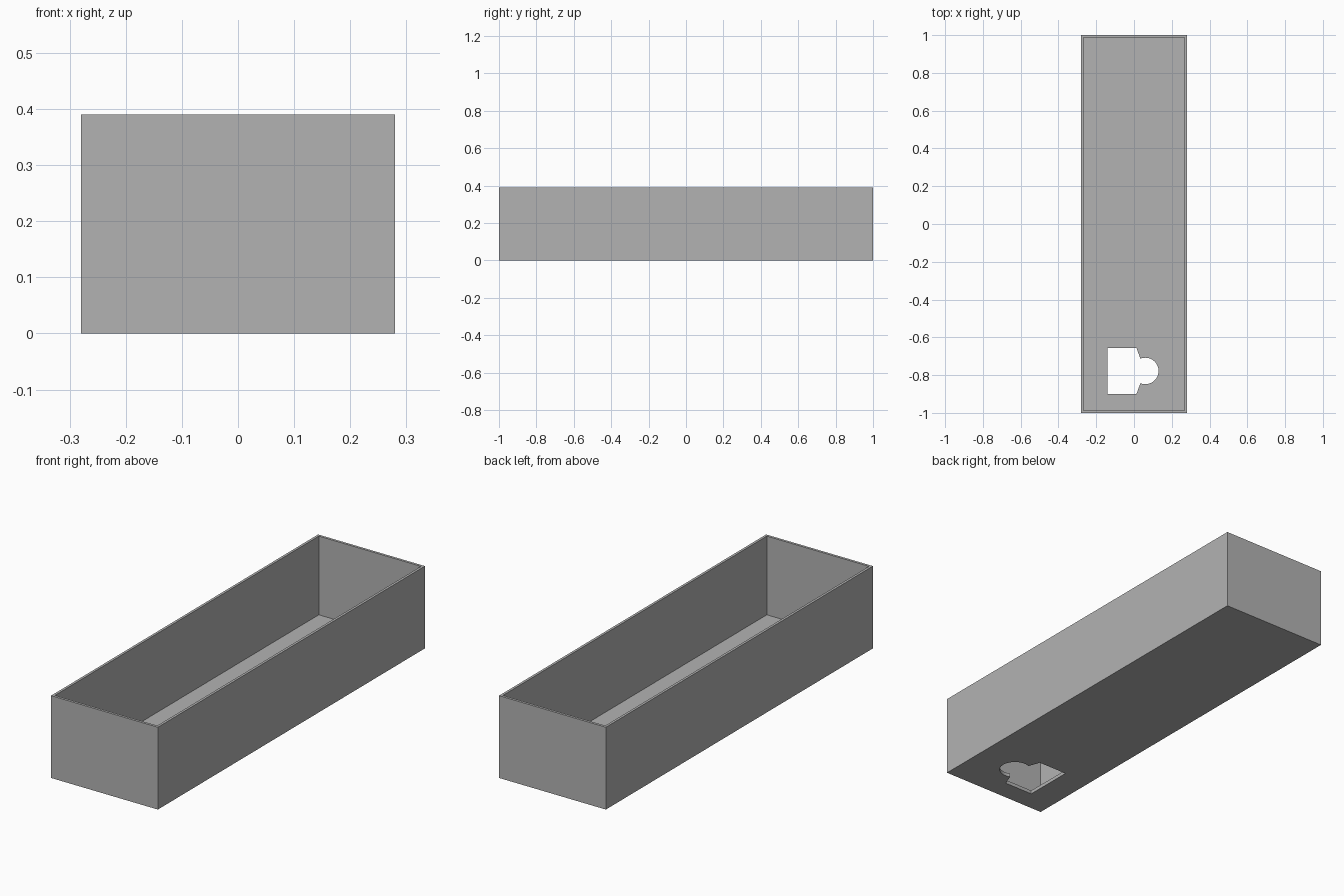
import bpy, bmesh, math

default = bpy.data.objects.get("Cube")
if default:
    bpy.data.objects.remove(default)

WIDTH, LENGTH, HEIGHT = 0.56, 2.0, 0.39
WALL = 0.017


def make_object(name, bm):
    bmesh.ops.recalc_face_normals(bm, faces=bm.faces)
    mesh = bpy.data.meshes.new(name)
    bm.to_mesh(mesh)
    bm.free()
    obj = bpy.data.objects.new(name, mesh)
    bpy.context.collection.objects.link(obj)
    return obj


# Plain grey material
grey = bpy.data.materials.new("plain grey")
grey.use_nodes = True
colour = (0.45, 0.45, 0.45, 1)
grey.diffuse_color = colour
grey.node_tree.nodes["Principled BSDF"].inputs["Base Color"].default_value = colour

# Open tray: a block whose top is inset and sunk to leave thin walls and floor
bm = bmesh.new()
bmesh.ops.create_cube(bm, size=1)
for v in bm.verts:
    v.co = (v.co.x * WIDTH, v.co.y * LENGTH, (v.co.z + 0.5) * HEIGHT)
top = max(bm.faces, key=lambda f: f.calc_center_median().z)
bmesh.ops.inset_region(bm, faces=[top], thickness=WALL)
pit = bmesh.ops.extrude_discrete_faces(bm, faces=[top])["faces"][0]
for v in pit.verts:
    v.co.z = WALL
tray = make_object("open_tray", bm)
tray.data.materials.append(grey)

# Floor opening: rectangle with tapered shoulders and a round end
cx, cy, radius, half = 0.06, -0.778, 0.07, 0.122
arc = [math.radians(-112 + 224 * i / 32) for i in range(33)]
outline = [(-0.14, cy + half), (-0.14, cy - half), (0.013, cy - half)]
outline += [(cx + radius * math.cos(a), cy + radius * math.sin(a)) for a in arc]
outline += [(0.013, cy + half)]
bm = bmesh.new()
base = bm.faces.new([bm.verts.new((x, y, -0.1)) for x, y in outline])
cap = bmesh.ops.extrude_face_region(bm, geom=[base])["geom"]
for v in (g for g in cap if isinstance(g, bmesh.types.BMVert)):
    v.co.z = 0.1
cutter = make_object("floor_opening_cutter", bm)
cutter.data.materials.append(grey)
cutter.hide_render = True

# Cut the opening, then drop the cutter
cut = tray.modifiers.new("floor opening", "BOOLEAN")
cut.operation = "DIFFERENCE"
cut.solver = "EXACT"
cut.object = cutter
bpy.context.view_layer.objects.active = tray
tray.select_set(True)
bpy.ops.object.modifier_apply(modifier=cut.name)
bpy.data.objects.remove(cutter)
